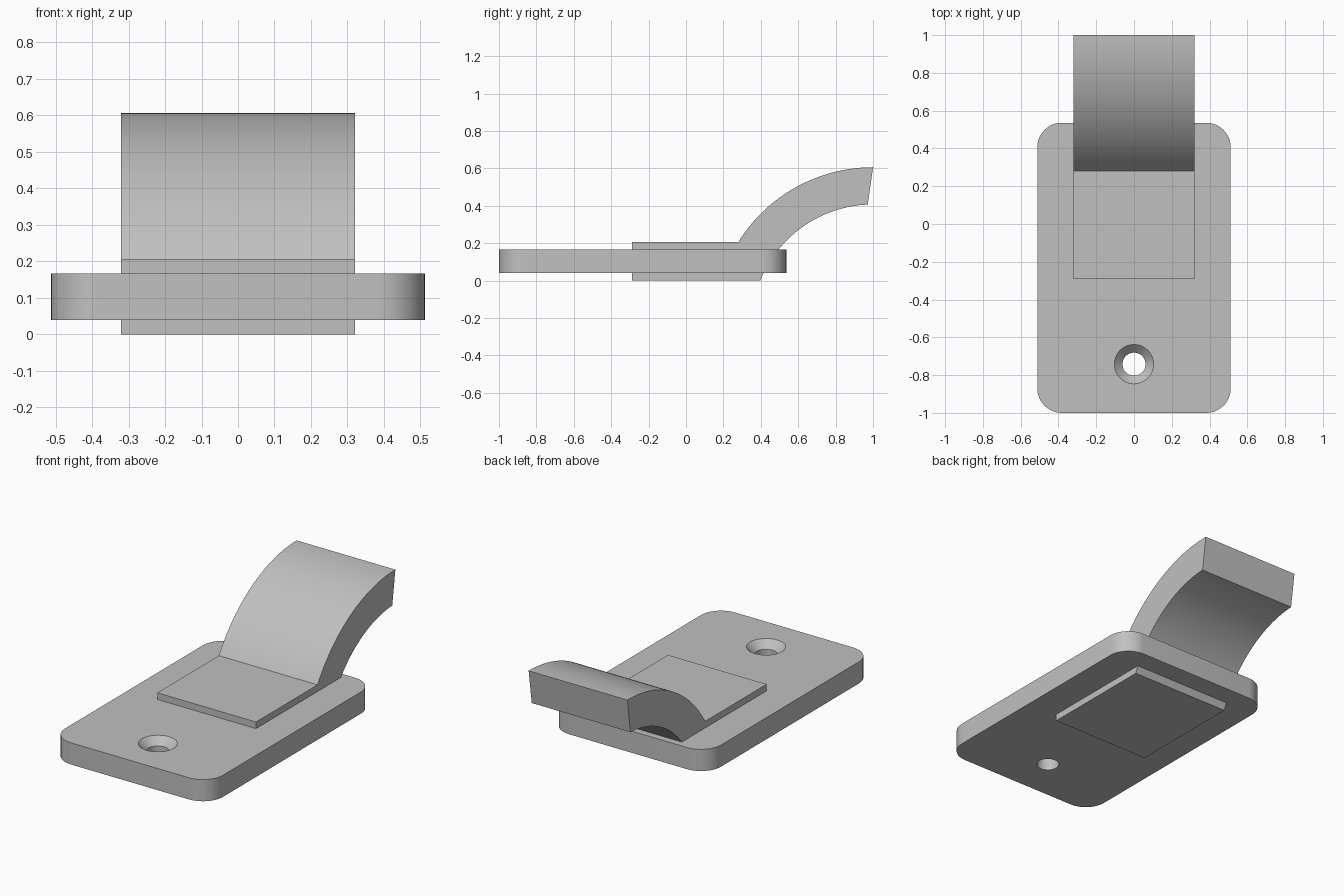
import bpy, bmesh, math

cube = bpy.data.objects.get("Cube")
if cube:
    bpy.data.objects.remove(cube, do_unlink=True)

grey = bpy.data.materials.new("plain grey")
grey.use_nodes = True
colour = (0.53, 0.53, 0.53, 1)
grey.diffuse_color = colour
grey.node_tree.nodes["Principled BSDF"].inputs["Base Color"].default_value = colour


def arc(cx, cy, r, start, end, steps):
    """Points along a circular arc, angles in degrees."""
    angles = [math.radians(start + (end - start) * i / steps) for i in range(steps + 1)]
    return [(cx + r * math.cos(a), cy + r * math.sin(a)) for a in angles]


def finish(name, bm):
    bmesh.ops.recalc_face_normals(bm, faces=bm.faces)
    mesh = bpy.data.meshes.new(name)
    bm.to_mesh(mesh)
    bm.free()
    mesh.materials.append(grey)
    obj = bpy.data.objects.new(name, mesh)
    bpy.context.collection.objects.link(obj)
    return obj


def prism(name, outline, offset):
    """Extrude a closed 3D outline along an offset."""
    bm = bmesh.new()
    face = bm.faces.new([bm.verts.new(p) for p in outline])
    extruded = bmesh.ops.extrude_face_region(bm, geom=[face], use_keep_orig=True)
    verts = [g for g in extruded["geom"] if isinstance(g, bmesh.types.BMVert)]
    bmesh.ops.translate(bm, vec=offset, verts=verts)
    return finish(name, bm)


def smooth(obj):
    bpy.ops.object.select_all(action="DESELECT")
    obj.select_set(True)
    bpy.context.view_layer.objects.active = obj
    bpy.ops.object.shade_smooth_by_angle(angle=math.radians(25))


# Base plate with rounded corners
half, front, back, radius = 0.512, -1.0, 0.536, 0.13
bottom, top = 0.04, 0.167
corners = [(half - radius, back - radius), (radius - half, back - radius),
           (radius - half, front + radius), (half - radius, front + radius)]
outline = []
for i, (x, y) in enumerate(corners):
    outline += arc(x, y, radius, 90 * i, 90 * i + 90, 12)
plate = prism("base_plate", [(x, y, bottom) for x, y in outline], (0, 0, top - bottom))

# Countersunk screw hole: a turned cutter, straight below and 45 degrees above
hole, head, sink, lip = 0.061, 0.104, 0.043, 0.02
levels = [(hole, bottom - lip), (hole, top - sink), (head + lip, top + lip)]
bm = bmesh.new()
rings = [[bm.verts.new((x, y, z)) for x, y in arc(0, -0.742, r, 0, 352.5, 47)]
         for r, z in levels]
for low, high in zip(rings, rings[1:]):
    for i in range(len(low)):
        bm.faces.new((low[i - 1], low[i], high[i], high[i - 1]))
bm.faces.new(rings[0])
bm.faces.new(rings[-1])
cutter = finish("screw_hole_cutter", bm)
cutter.hide_render = True

cut = plate.modifiers.new("screw hole", "BOOLEAN")
cut.operation = "DIFFERENCE"
cut.solver = "EXACT"
cut.object = cutter
bpy.context.view_layer.objects.active = plate
bpy.ops.object.modifier_apply(modifier=cut.name)
bpy.data.objects.remove(cutter, do_unlink=True)
smooth(plate)

# Tongue: flat tab through the plate sweeping up into a curved lip
cy, cz, outer, inner = 1.0, -0.243, 0.849, 0.65
tab_front, tab_top, width = -0.29, 0.206, 0.64
outer_start = 180 - math.degrees(math.asin((tab_top - cz) / outer))
inner_start = 180 - math.degrees(math.asin(-cz / inner))
profile = [(tab_front, 0), (tab_front, tab_top)]
profile += arc(cy, cz, outer, outer_start, 90, 32)
profile += arc(cy, cz, inner, 92.5, inner_start, 32)
tongue = prism("curved_tongue", [(-width / 2, y, z) for y, z in profile], (width, 0, 0))
smooth(tongue)
